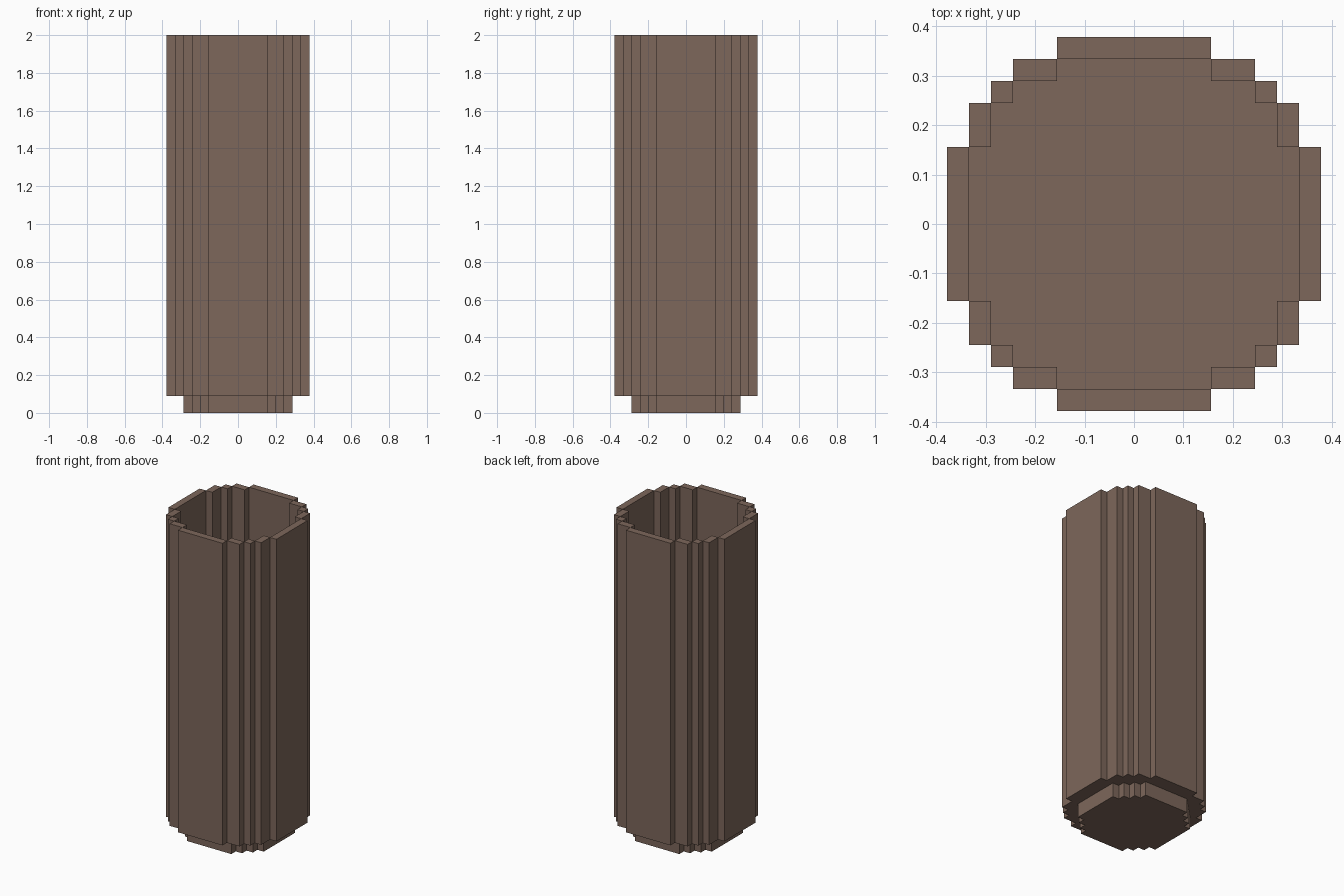
import bpy
import bmesh

cube = bpy.data.objects.get("Cube")
if cube:
    bpy.data.objects.remove(cube)

CELL = 2 / 45  # size of one block

brown = bpy.data.materials.new("brown")
brown.use_nodes = True
colour = (0.205, 0.135, 0.104, 1)
brown.diffuse_color = colour
brown.node_tree.nodes["Principled BSDF"].inputs["Base Color"].default_value = colour


def disc(half_widths):
    """Blocky disc: half_widths[n] is the reach in x of the rows n away from the middle."""
    cells = set()
    for row, reach in enumerate(half_widths):
        for i in range(-reach, reach + 1):
            cells |= {(i, row), (i, -row)}
    return cells


def build_layer(name, cells, bottom, top):
    """Turn a set of grid cells into a solid slab from bottom to top, in blocks."""
    bm = bmesh.new()
    corners = {}

    def corner(i, j):
        if (i, j) not in corners:
            corners[i, j] = bm.verts.new(((i - 0.5) * CELL, (j - 0.5) * CELL, bottom * CELL))
        return corners[i, j]

    for i, j in sorted(cells):
        bm.faces.new([corner(i, j), corner(i + 1, j), corner(i + 1, j + 1), corner(i, j + 1)])
    bm.normal_update()
    # Merge the flat cells into large faces
    bmesh.ops.dissolve_limit(bm, angle_limit=0.01, verts=bm.verts[:], edges=bm.edges[:])
    mesh = bpy.data.meshes.new(name)
    bm.to_mesh(mesh)
    bm.free()
    mesh.materials.append(brown)
    obj = bpy.data.objects.new(name, mesh)
    bpy.context.collection.objects.link(obj)
    thick = obj.modifiers.new("height", "SOLIDIFY")
    thick.thickness = (top - bottom) * CELL
    thick.offset = 1


outer = disc([8, 8, 8, 8, 7, 7, 6, 5, 3])
# The hollow keeps only cells with neighbours on all four sides
hollow = {(i, j) for i, j in outer
          if {(i + 1, j), (i - 1, j), (i, j + 1), (i, j - 1)} <= outer}

build_layer("tube_wall", outer - hollow, 2, 45)
build_layer("inner_floor", hollow, 2, 3)
build_layer("base_plinth", disc([6, 6, 6, 6, 5, 4, 3]), 0, 2)
